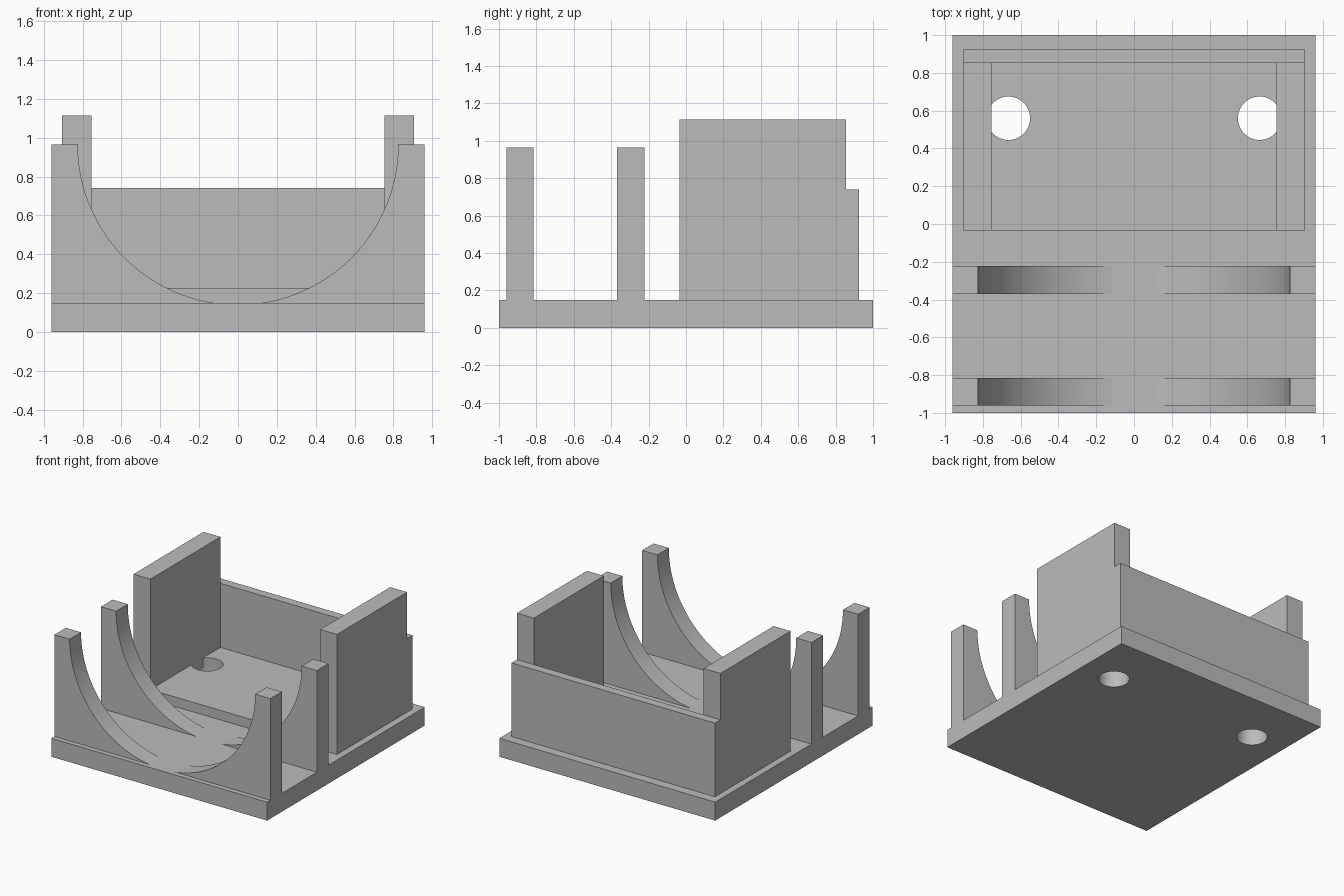
import bpy, bmesh, math

cube = bpy.data.objects.get("Cube")
if cube:
    bpy.data.objects.remove(cube, do_unlink=True)

grey = bpy.data.materials.new("plain grey")
grey.use_nodes = True
grey.diffuse_color = (0.5, 0.5, 0.5, 1)
grey.node_tree.nodes["Principled BSDF"].inputs["Base Color"].default_value = (0.5, 0.5, 0.5, 1)

BASE_TOP, FLOOR_TOP = 0.148, 0.225
BAY_FRONT, BAY_BACK, REAR = -0.035, 0.855, 0.925
WALL_IN, WALL_OUT = 0.755, 0.905


def finish(name, bm):
    bmesh.ops.recalc_face_normals(bm, faces=bm.faces)
    mesh = bpy.data.meshes.new(name)
    bm.to_mesh(mesh)
    bm.free()
    mesh.materials.append(grey)
    obj = bpy.data.objects.new(name, mesh)
    bpy.context.collection.objects.link(obj)
    return obj


def prism(name, points, depth_axis, start, end):
    """Extrude a flat outline along y (points are x, z) or x (points are y, z)."""
    bm = bmesh.new()
    def place(a, b):
        return (a, start, b) if depth_axis == "y" else (start, a, b)
    face = bm.faces.new([bm.verts.new(place(a, b)) for a, b in points])
    out = bmesh.ops.extrude_face_region(bm, geom=[face])
    verts = [v for v in out["geom"] if isinstance(v, bmesh.types.BMVert)]
    step = (0, end - start, 0) if depth_axis == "y" else (end - start, 0, 0)
    bmesh.ops.translate(bm, verts=verts, vec=step)
    return finish(name, bm)


def box(name, x, y, z):
    outline = [(x[0], z[0]), (x[1], z[0]), (x[1], z[1]), (x[0], z[1])]
    return prism(name, outline, "y", *y)


# Base plate and the raised floor of the rear bay
base = box("base_plate", (-0.96, 0.96), (-1, 1), (0, BASE_TOP))
floor = box("bay_floor", (-WALL_IN, WALL_IN), (BAY_FRONT, BAY_BACK), (BASE_TOP, FLOOR_TOP))

# Round mounting holes through plate and floor
for side, label in ((1, "left"), (-1, "right")):
    bm = bmesh.new()
    bmesh.ops.create_cone(bm, cap_ends=True, segments=48, radius1=0.115, radius2=0.115, depth=1)
    bmesh.ops.translate(bm, verts=bm.verts, vec=(side * 0.665, 0.56, 0))
    cutter = finish(label + "_hole_cutter", bm)
    cutter.hide_render = True
    cutter.hide_set(True)
    cutter.display_type = "WIRE"
    for part in (base, floor):
        mod = part.modifiers.new(label + " hole", "BOOLEAN")
        mod.operation = "DIFFERENCE"
        mod.solver = "EXACT"
        mod.object = cutter

# Bay walls: tall sides and a lower back
for side, label in ((1, "left"), (-1, "right")):
    xs = sorted((side * WALL_IN, side * WALL_OUT))
    box(label + "_bay_wall", xs, (BAY_FRONT, BAY_BACK), (BASE_TOP, 1.113))
box("bay_back_wall", (-WALL_OUT, WALL_OUT), (BAY_BACK, REAR), (BASE_TOP, 0.74))

# Two curved cradles, each a pair of arms with a circular inner edge
TOP, RADIUS, STEPS = 0.965, 0.825, 32
sweep = math.asin((TOP - BASE_TOP) / RADIUS)
arc = [(RADIUS * math.cos(sweep * i / STEPS), TOP - RADIUS * math.sin(sweep * i / STEPS))
       for i in range(STEPS + 1)]
arm = [(0.96, BASE_TOP), (0.96, TOP)] + arc
smooth = [base, floor]
for place, y0, y1 in (("front", -0.96, -0.815), ("middle", -0.37, -0.222)):
    for side, label in ((1, "left"), (-1, "right")):
        smooth.append(prism(f"{place}_cradle_{label}_arm", [(side * x, z) for x, z in arm], "y", y0, y1))

# Smooth the curved surfaces while keeping the corners sharp
bpy.ops.object.select_all(action="DESELECT")
for obj in smooth:
    obj.select_set(True)
bpy.context.view_layer.objects.active = base
bpy.ops.object.shade_smooth_by_angle(angle=math.radians(30))
